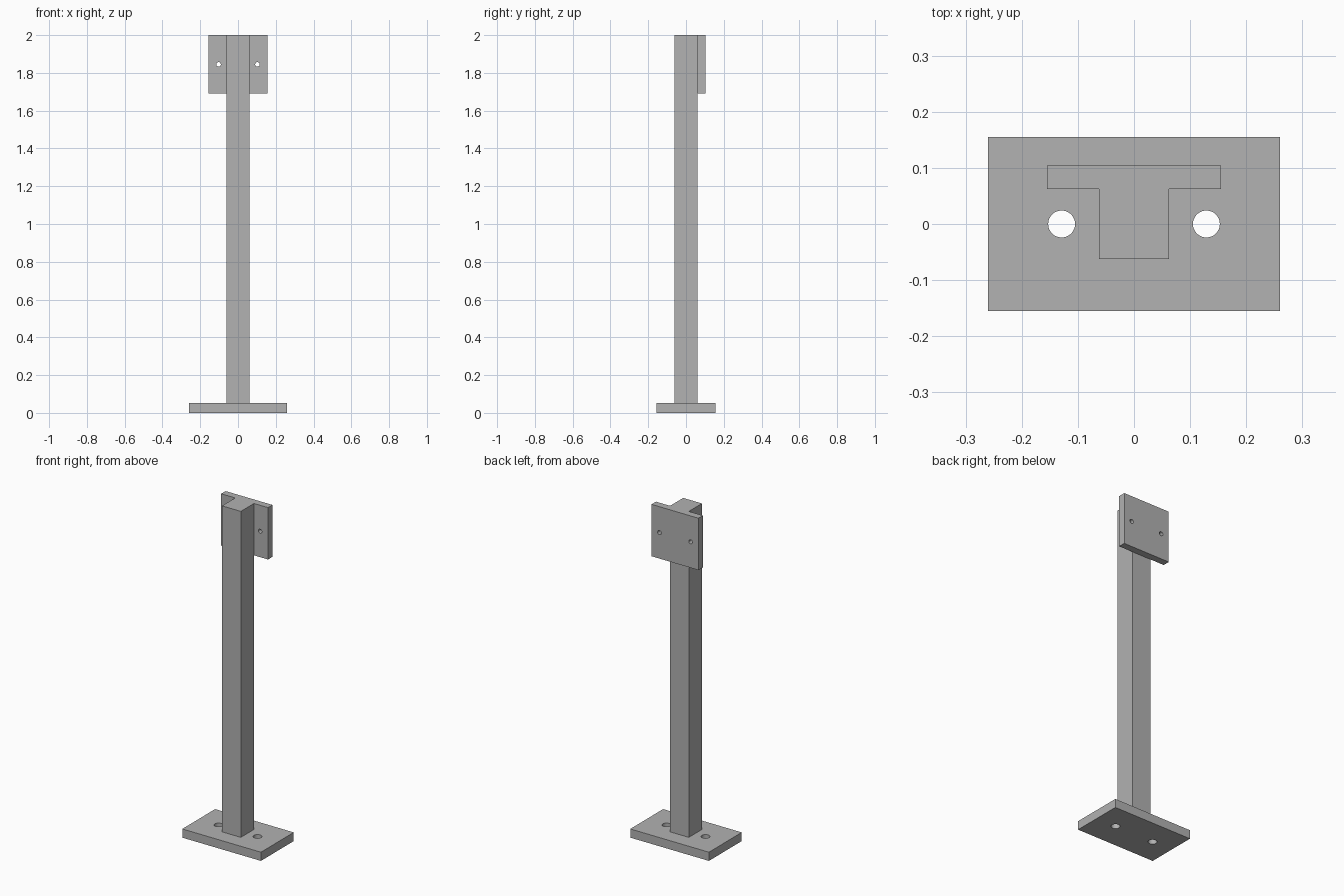
import bpy
import math

cube = bpy.data.objects.get("Cube")
if cube:
    bpy.data.objects.remove(cube, do_unlink=True)

# Single steel grey
steel = bpy.data.materials.new("steel grey")
steel.use_nodes = True
grey = (0.445, 0.445, 0.445, 1)
steel.diffuse_color = grey
steel.node_tree.nodes["Principled BSDF"].inputs["Base Color"].default_value = grey


def box(name, low, high):
    """Add a box spanning two opposite corners."""
    centre = [(a + b) / 2 for a, b in zip(low, high)]
    bpy.ops.mesh.primitive_cube_add(size=1, location=centre)
    part = bpy.context.object
    part.name = name
    part.scale = [b - a for a, b in zip(low, high)]
    bpy.ops.object.transform_apply(location=True, rotation=True, scale=True)
    part.data.materials.append(steel)
    return part


def drill(part, centre, radius, tilt=0):
    """Cut a round through hole along z, or along y when tilted."""
    bpy.ops.mesh.primitive_cylinder_add(
        vertices=32, radius=radius, depth=0.3, location=centre, rotation=(tilt, 0, 0))
    cutter = bpy.context.object
    cutter.hide_render = True
    cutter.data.materials.append(steel)
    cut = part.modifiers.new("hole", "BOOLEAN")
    cut.operation = "DIFFERENCE"
    cut.solver = "EXACT"
    cut.object = cutter
    bpy.ops.object.select_all(action="DESELECT")
    part.select_set(True)
    bpy.context.view_layer.objects.active = part
    bpy.ops.object.modifier_apply(modifier=cut.name)
    bpy.data.objects.remove(cutter, do_unlink=True)


BASE_TOP = 0.052
POST = 0.062

# Floor plate, square post and rear mounting plate
base_plate = box("base_plate", (-0.26, -0.155, 0), (0.26, 0.155, BASE_TOP))
post = box("post", (-POST, -POST, BASE_TOP), (POST, POST, 2))
mounting_plate = box("mounting_plate", (-0.155, POST, 1.69), (0.155, 0.104, 2))

# Bolt holes on both sides
for side in (-1, 1):
    drill(base_plate, (side * 0.129, 0, 0.026), 0.024)
    drill(mounting_plate, (side * 0.103, 0.083, 1.845), 0.012, math.pi / 2)

# Smooth hole walls with crisp plate edges
for plate in (base_plate, mounting_plate):
    bpy.ops.object.select_all(action="DESELECT")
    plate.select_set(True)
    bpy.context.view_layer.objects.active = plate
    bpy.ops.object.shade_smooth_by_angle(angle=math.radians(30))
